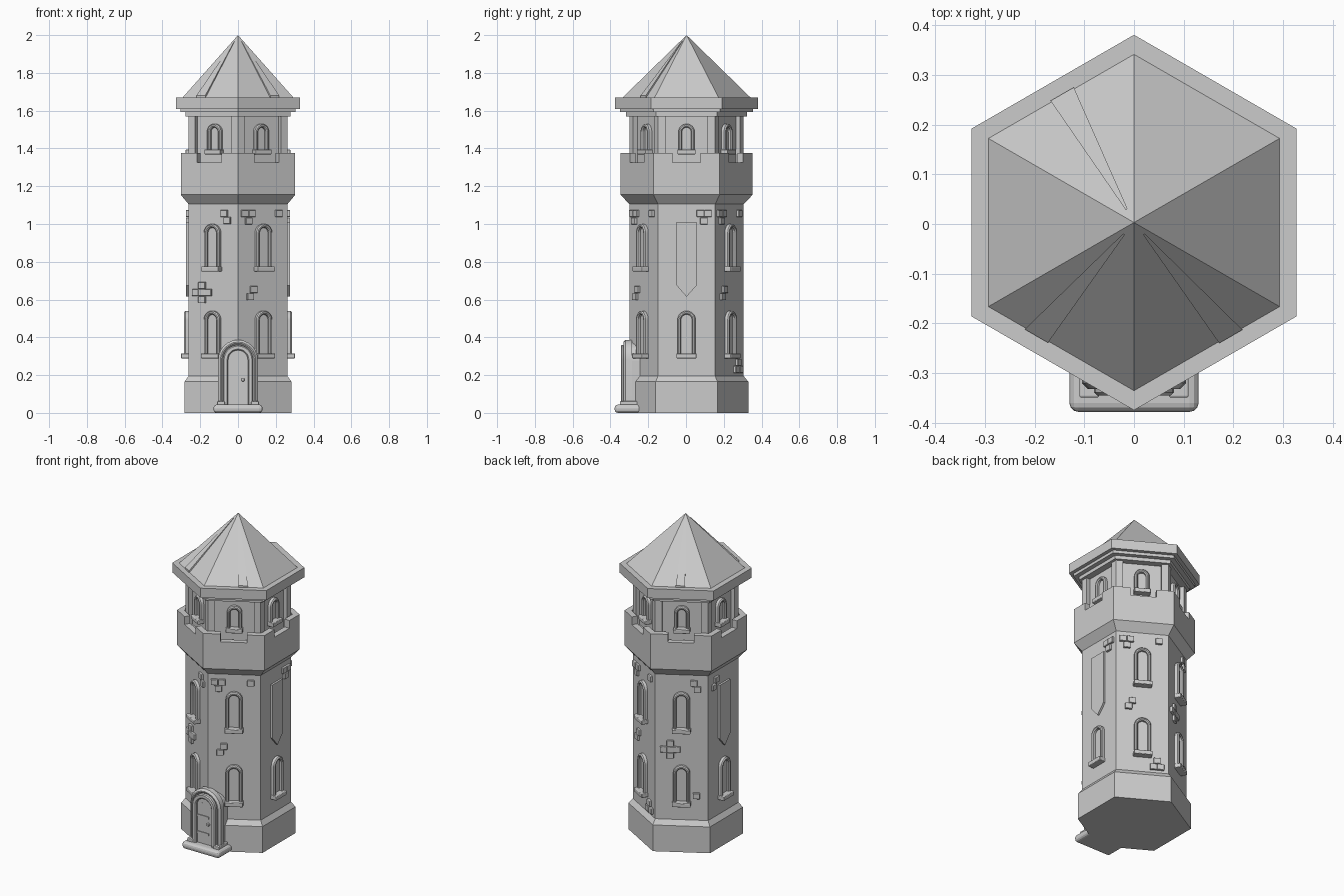
import bpy, bmesh, math
from mathutils import Matrix, Vector

if "Cube" in bpy.data.objects:
    bpy.data.objects.remove(bpy.data.objects["Cube"])

stone = bpy.data.materials.new("grey_stone")
stone.use_nodes = True
stone.diffuse_color = (0.6, 0.6, 0.6, 1)
stone.node_tree.nodes["Principled BSDF"].inputs["Base Color"].default_value = (0.6, 0.6, 0.6, 1)

CENTRE = Matrix.Translation((0, 0.003, 0))
C30 = math.cos(math.radians(30))
WALL, ROOM = 0.262, 0.237


def turned(degrees):
    return CENTRE @ Matrix.Rotation(math.radians(degrees), 4, "Z")


def loft(name, rings, matrix=CENTRE, bevel=0.0):
    """Skin equal-length closed rings and cap both ends."""
    bm = bmesh.new()
    rows = [[bm.verts.new(matrix @ Vector(p)) for p in ring] for ring in rings]
    n = len(rows[0])
    for a, b in zip(rows, rows[1:]):
        for i in range(n):
            j = (i + 1) % n
            bm.faces.new((a[i], a[j], b[j], b[i]))
    bm.faces.new(rows[0][::-1])
    bm.faces.new(rows[-1])
    bmesh.ops.remove_doubles(bm, verts=bm.verts, dist=1e-5)
    bmesh.ops.recalc_face_normals(bm, faces=bm.faces)
    mesh = bpy.data.meshes.new(name)
    bm.to_mesh(mesh)
    bm.free()
    mesh.materials.append(stone)
    obj = bpy.data.objects.new(name, mesh)
    bpy.context.collection.objects.link(obj)
    if bevel:
        mod = obj.modifiers.new("soft_edges", "BEVEL")
        mod.width, mod.segments = bevel, 3
    return obj


def hex_stack(name, profile):
    """Six-sided solid from (face distance, height) pairs."""
    loft(name, [[(a / C30 * math.cos(math.radians(30 + 60 * k)),
                  a / C30 * math.sin(math.radians(30 + 60 * k)), z) for k in range(6)]
                for a, z in profile])


def plate(name, outline, d0, d1, matrix, bevel=0.0):
    """Extrude a (sideways, height) outline outwards from d0 to d1."""
    return loft(name, [[(d, u, z) for u, z in outline] for d in (d0, d1)], matrix, bevel)


def box(name, u, z, w, h, d0, d1, matrix, bevel=0.0):
    return plate(name, [(u - w, z - h), (u + w, z - h), (u + w, z + h), (u - w, z + h)],
                 d0, d1, matrix, bevel)


def arch(half, z0, top, steps=12):
    spring = top - half
    curve = [(half * math.cos(math.pi * i / steps), spring + half * math.sin(math.pi * i / steps))
             for i in range(steps + 1)]
    return [(half, z0)] + curve + [(-half, z0)]


def arch_frame(name, half, z0, top, width, d0, d1, matrix, lip=0.006):
    """Moulded band around an arch, with softened front edges."""
    section = [(0, d0), (0, d1 - lip), (lip, d1), (width - lip, d1), (width, d1 - lip), (width, d0)]
    paths = [[(d, u, z) for u, z in arch(half - s, z0, top - s)] for s, d in section]
    obj = loft(name, list(zip(*paths)), matrix)
    bpy.ops.object.select_all(action="DESELECT")
    obj.select_set(True)
    bpy.context.view_layer.objects.active = obj
    bpy.ops.object.shade_smooth_by_angle(angle=math.radians(30))


def window(z0, top, half, wall, matrix):
    arch_frame("window_frame", half, z0, top, 0.019, wall - 0.01, wall + 0.023, matrix)
    plate("window_pane", arch(half - 0.018, z0, top - 0.018), wall - 0.01, wall + 0.004, matrix)
    box("window_sill", 0, z0 + 0.012, half + 0.005, 0.013, wall - 0.01, wall + 0.04, matrix, 0.004)


def corner_piece(name, a, t, length, z0, z1, matrix):
    """Chevron block wrapped around a corner lying on local +x."""
    def side(s):
        along = Vector((-0.5, s * C30)) * length
        inward = Vector((-C30, -0.5 * s)) * t
        tip = Vector((a / C30, 0))
        return tip + along, tip + along + inward
    (o1, i1), (o2, i2) = side(1), side(-1)
    plan = [Vector((a / C30, 0)), o1, i1, Vector(((a - t) / C30, 0)), i2, o2]
    loft(name, [[(p.x, p.y, z) for p in plan] for z in (z0, z1)], matrix)


# Main masses
hex_stack("tower_body", [(0.283, 0), (0.283, 0.165), (WALL, 0.195), (WALL, 1.105),
                         (0.303, 1.155), (0.303, 1.326), (0.268, 1.326), (0.268, 1.3), (0.1, 1.3)])
hex_stack("lookout_room", [(ROOM, 1.29), (ROOM, 1.59)])
hex_stack("roof", [(0.278, 1.57), (0.278, 1.592), (0.305, 1.592), (0.305, 1.61), (0.327, 1.61),
                   (0.327, 1.67), (0.293, 1.67), (0.0, 2.0)])

# Battlements and corner pilasters
for k in range(6):
    m = turned(30 + 60 * k)
    corner_piece("merlon", 0.303, 0.035, 0.1, 1.32, 1.375, m)
    corner_piece("corner_pilaster", 0.262, 0.03, 0.04, 1.29, 1.58, m)

# Windows on each side, banners on the two flanks
for angle in range(0, 360, 60):
    m = turned(angle)
    window(0.29, 0.54, 0.048, WALL, m)
    window(1.37, 1.53, 0.043, ROOM, m)
    if angle % 180:
        window(0.75, 1.0, 0.048, WALL, m)
    else:
        plate("banner", [(-0.053, 1.01), (-0.053, 0.675), (0, 0.615), (0.053, 0.675), (0.053, 1.01)],
              WALL - 0.01, WALL + 0.012, m)

# Raised bricks, grouped by wall
right_set = [(-0.113, 1.056), (-0.07, 1.056), (-0.09, 1.016), (0.095, 1.056),
             (-0.058, 0.653), (-0.08, 0.615)]
cross = [(-0.065 + i, 0.637 + j) for i, j in ((0, 0), (0.038, 0), (-0.038, 0), (0, 0.038), (0, -0.038))]
left_set = [(0.07, 1.056), (0.09, 1.018)] + cross
bricks = {
    300: right_set,
    60: right_set + [(0.084, 0.268), (0.063, 0.229), (0.105, 0.229)],
    240: left_set,
    120: left_set + [(0.085, 0.35)],
    0: [(0.073, 1.056), (0.113, 1.056), (0.092, 1.016)],
    180: [(-0.075, 1.056), (-0.1, 1.016)],
}
for angle, spots in bricks.items():
    for u, z in spots:
        box("raised_brick", u, z, 0.02, 0.018, WALL - 0.01, WALL + 0.014, turned(angle), 0.003)

# Tapered ribs lying on the roof slopes
for angle, u in ((300, 0.054), (240, -0.056), (120, -0.004)):
    rings = []
    for a, w, lift in ((0.296, 0.027, 0.014), (0.03, 0.002, 0.004)):
        z = 2.0 - a / 0.293 * 0.33
        mid = u * a / 0.296
        rings.append([(a, mid - w, z - 0.01), (a, mid + w, z - 0.01),
                      (a, mid + w, z + lift), (a, mid - w, z + lift)])
    loft("roof_rib", rings, turned(angle))

# Entrance on the front corner
front = turned(-90)
plate("porch", arch(0.098, 0, 0.375), 0.15, 0.31, front)
arch_frame("door_surround", 0.105, 0.02, 0.387, 0.03, 0.29, 0.335, front, 0.012)
arch_frame("door_frame", 0.08, 0.02, 0.36, 0.028, 0.29, 0.348, front)
plate("door_leaf", arch(0.056, 0.02, 0.335), 0.29, 0.332, front)
for z in (0.11, 0.215):
    box("door_strap", -0.01, z, 0.04, 0.007, 0.33, 0.337, front)
for u in (-0.018, 0.018):
    box("door_plank_batten", u, 0.17, 0.0015, 0.13, 0.33, 0.334, front)
box("door_knob", 0.027, 0.175, 0.008, 0.008, 0.33, 0.346, front, 0.004)
box("door_step", 0, 0.022, 0.13, 0.022, 0.2, 0.381, front, 0.018)
for s in (-1, 1):
    box("frame_foot", s * 0.09, 0.05, 0.02, 0.012, 0.25, 0.352, front, 0.004)
